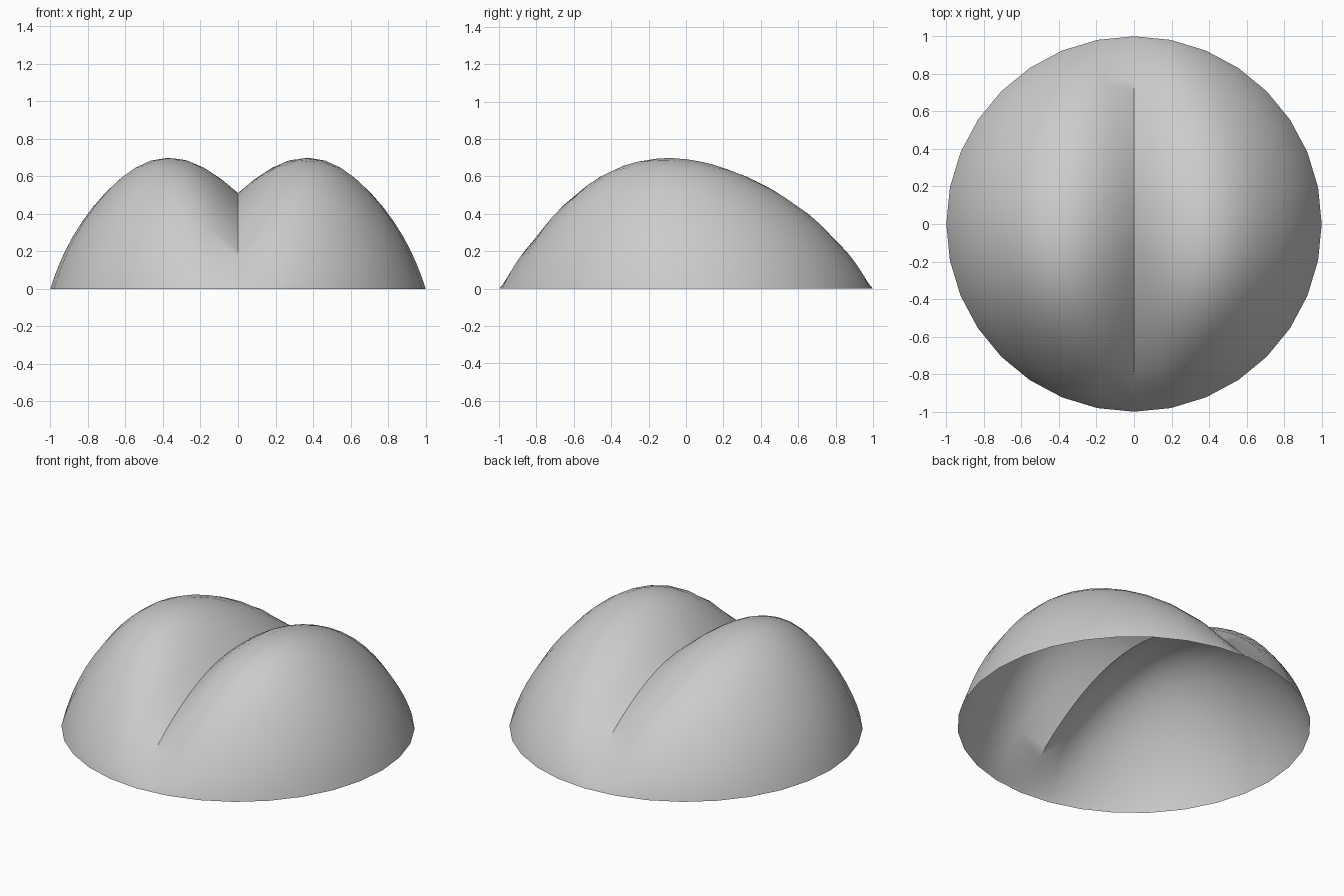
import bpy, bmesh, math

if "Cube" in bpy.data.objects:
    bpy.data.objects.remove(bpy.data.objects["Cube"])

SEGMENTS, RINGS = 32, 16


def height(x, y):
    """Twin-lobed dome: skewed arch along y, two humps across x, crease at x = 0."""
    w2 = 1 - y * y
    if x * x + y * y > 0.9999:
        return 0.0
    u = abs(x) / math.sqrt(w2)
    lobe = 0.95 * u - 0.35 * u ** 2 + 0.5 * u ** 8
    skew = 0.985 - 0.18 * y + 0.165 * y ** 2 + 0.2 * y ** 3
    crease = 0.51 * (skew - 1) * max(0, 1 - u / 0.5) ** 2
    return w2 * (1 - u * u) * (skew * (0.51 + lobe) - crease)


# Open dome shell on a polar grid, with the crease along one meridian
bm = bmesh.new()
top = bm.verts.new((0, 0, height(0, 0)))
rings = []
for i in range(1, RINGS + 1):
    r = math.sin(i / RINGS * math.pi / 2)
    ring = []
    for j in range(SEGMENTS):
        a = 2 * math.pi * j / SEGMENTS
        x, y = r * math.cos(a), r * math.sin(a)
        ring.append(bm.verts.new((x, y, height(x, y))))
    rings.append(ring)
for j in range(SEGMENTS):
    k = (j + 1) % SEGMENTS
    bm.faces.new((top, rings[0][j], rings[0][k]))
    for inner, outer in zip(rings, rings[1:]):
        bm.faces.new((inner[j], outer[j], outer[k], inner[k]))

mesh = bpy.data.meshes.new("lobed_dome")
bm.to_mesh(mesh)
bm.free()
dome = bpy.data.objects.new("lobed_dome", mesh)
bpy.context.collection.objects.link(dome)

# Plain grey surface
grey = bpy.data.materials.new("light_grey")
grey.diffuse_color = (0.6, 0.6, 0.6, 1)
grey.use_nodes = True
grey.node_tree.nodes["Principled BSDF"].inputs["Base Color"].default_value = grey.diffuse_color
mesh.materials.append(grey)

# Smooth lobes with a sharp crease
bpy.context.view_layer.objects.active = dome
dome.select_set(True)
bpy.ops.object.shade_smooth_by_angle(angle=math.radians(40))
